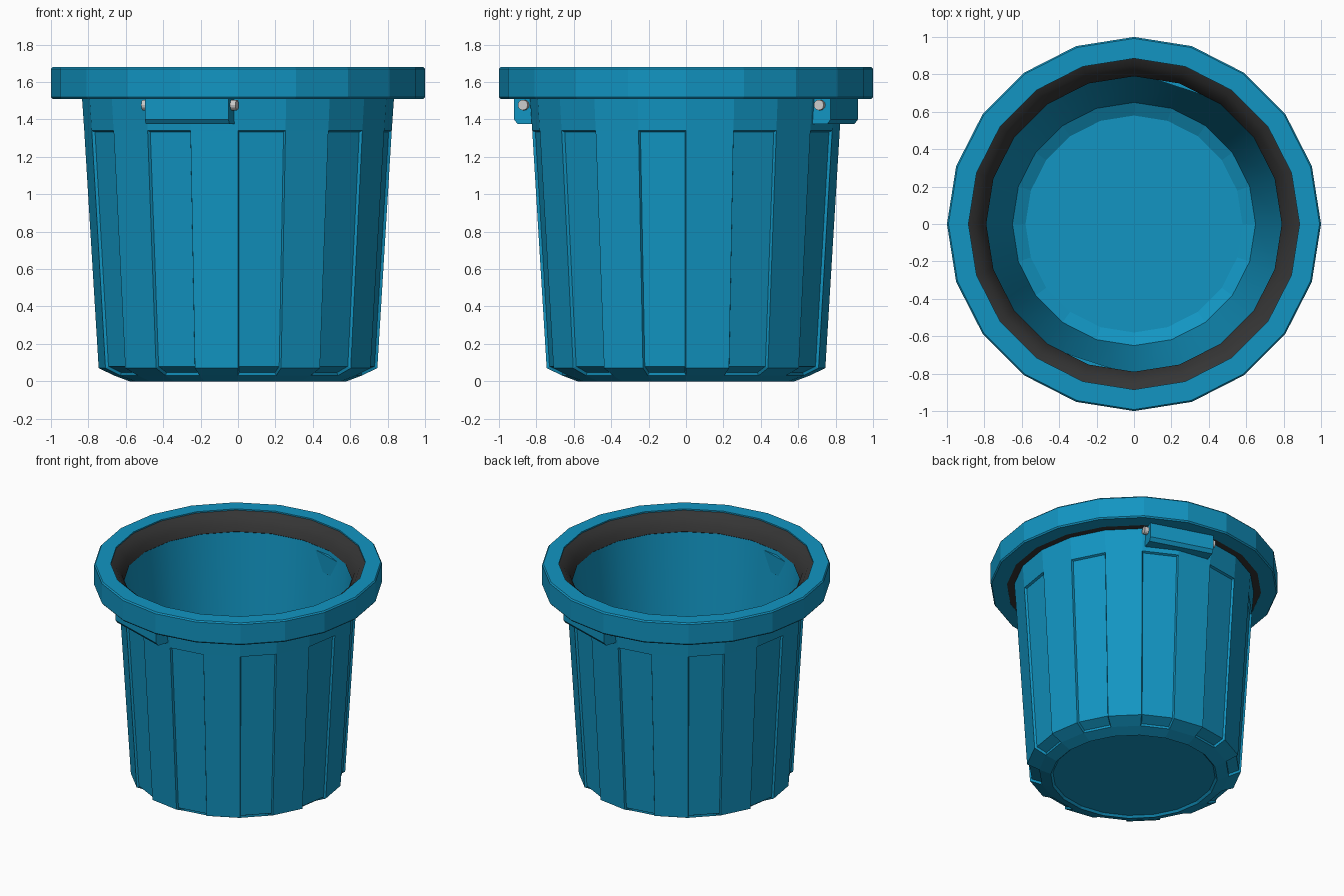
import bpy, bmesh, math
from mathutils import Matrix, Vector

if "Cube" in bpy.data.objects:
    bpy.data.objects.remove(bpy.data.objects["Cube"])

N = 20  # sides


def material(name, rgb):
    m = bpy.data.materials.new(name)
    m.diffuse_color = (*rgb, 1)
    m.use_nodes = True
    m.node_tree.nodes["Principled BSDF"].inputs["Base Color"].default_value = m.diffuse_color
    return m


blue = material("blue_plastic", (0.006, 0.30, 0.54))
black = material("dark_rubber", (0.035, 0.035, 0.035))


def finish(bm, name, mat=None):
    me = bpy.data.meshes.new(name)
    bm.to_mesh(me)
    bm.free()
    ob = bpy.data.objects.new(name, me)
    bpy.context.collection.objects.link(ob)
    if mat:
        me.materials.append(mat)
    return ob


def lathe(profile, closed):
    """Spin an (r, z) profile into N flat sides; returns bmesh and a face grid."""
    bm = bmesh.new()
    rings = [[bm.verts.new((r * math.cos(k * math.tau / N), r * math.sin(k * math.tau / N), z))
              for k in range(N)] for r, z in profile]
    pairs = list(zip(rings, rings[1:]))
    if closed:
        pairs.append((rings[-1], rings[0]))
    grid = [[bm.faces.new((a[k], a[(k + 1) % N], b[(k + 1) % N], b[k])) for k in range(N)]
            for a, b in pairs]
    if not closed:
        bm.faces.new(rings[0])
        bm.faces.new(rings[-1])
    bmesh.ops.recalc_face_normals(bm, faces=bm.faces[:])
    return bm, grid


# bucket body: outer wall, inner wall, floor
bm, grid = lathe([(0.565, 0.015), (0.58, 0), (0.66, 0.03), (0.745, 0.07), (0.822, 1.34),
                  (0.835, 1.53), (0.795, 1.56), (0.65, 0.10), (0.58, 0.06)], False)
for f in grid[6]:
    f.smooth = True
# recessed panels on every second side, wrapping under the lower edge
for k in range(1, N, 2):
    bmesh.ops.inset_region(bm, faces=[grid[2][k], grid[3][k]], thickness=0.008,
                           depth=-0.015, use_even_offset=True)
finish(bm, "bucket_body", blue)

# wide rim
bm, _ = lathe([(0.885, 1.51), (0.992, 1.51), (1.0, 1.52), (1.0, 1.67), (0.992, 1.68),
               (0.885, 1.68)], True)
finish(bm, "rim", blue)

# dark seal between rim and body
bm, grid = lathe([(0.885, 1.67), (0.85, 1.65), (0.81, 1.60), (0.79, 1.55), (0.83, 1.512),
                  (0.885, 1.512)], True)
for f in bm.faces:
    f.smooth = True
ob = finish(bm, "seal_ring", black)
ob.data.set_sharp_from_angle(angle=math.radians(40))

# handle sockets with pivot pins, on opposite sides
for side, deg in (("back", 72), ("front", 252)):
    turn = Matrix.Rotation(math.radians(deg), 4, 'Z')
    # cross-section in radial/height plane, extruded along the tangent
    bm = bmesh.new()
    section = [(0.77, 1.515), (0.89, 1.515), (0.89, 1.40), (0.87, 1.375), (0.77, 1.375)]
    face = bm.faces.new([bm.verts.new((r, -0.235, z)) for r, z in section])
    ext = bmesh.ops.extrude_face_region(bm, geom=[face])
    bmesh.ops.translate(bm, vec=(0, 0.47, 0),
                        verts=[v for v in ext["geom"] if isinstance(v, bmesh.types.BMVert)])
    bmesh.ops.recalc_face_normals(bm, faces=bm.faces[:])
    bm.transform(turn)
    finish(bm, side + "_handle_socket", blue)

    bm = bmesh.new()
    bmesh.ops.create_cone(bm, cap_ends=True, segments=12, radius1=0.028, radius2=0.028, depth=0.53,
                          matrix=Matrix.Translation((0.832, 0, 1.477)) @ Matrix.Rotation(math.pi / 2, 4, 'X'))
    bm.transform(turn)
    finish(bm, side + "_pivot_pin")
